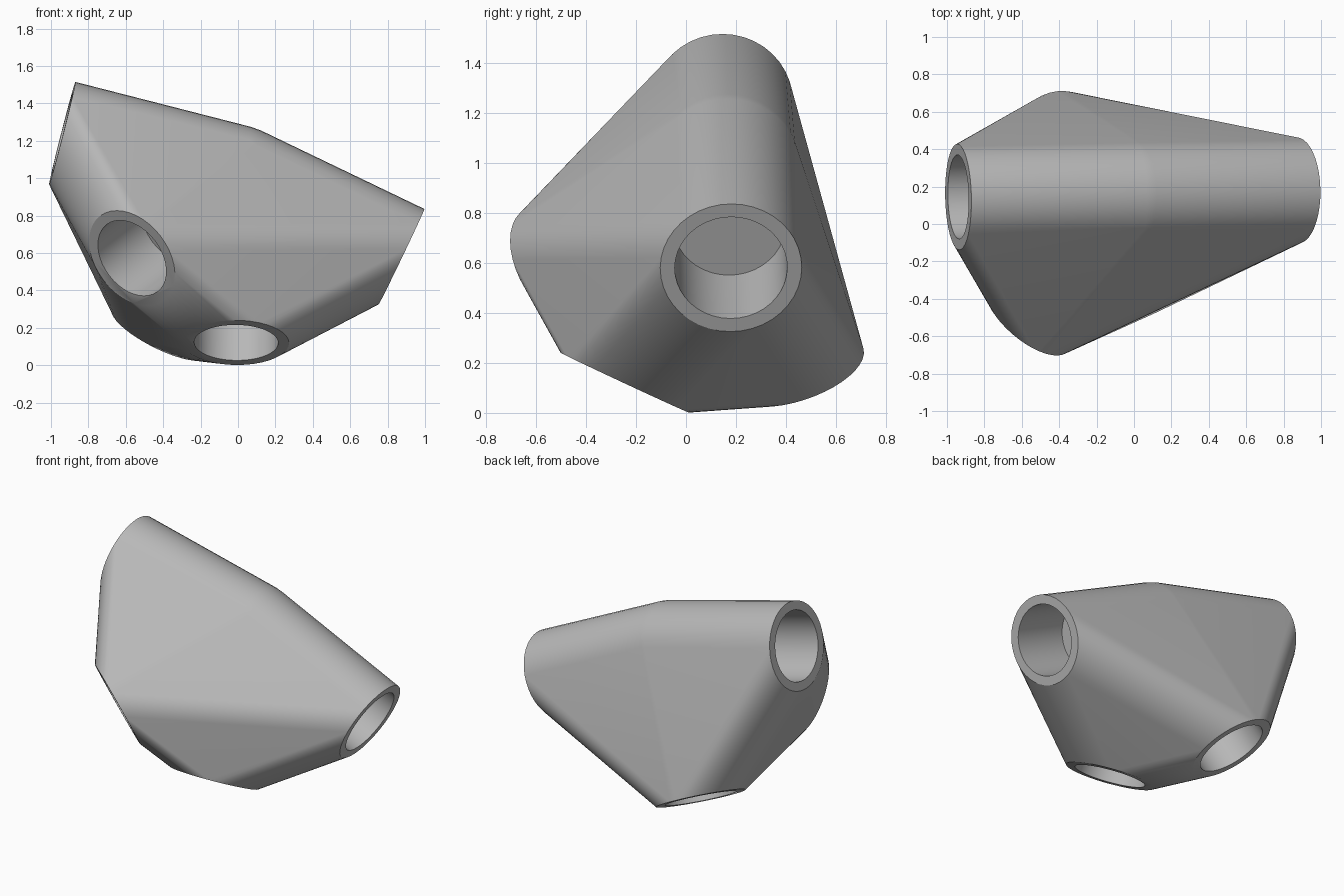
import bpy
import bmesh
from mathutils import Vector, Matrix

cube = bpy.data.objects.get("Cube")
if cube:
    bpy.data.objects.remove(cube)

CENTRE = Vector((0.0, 0.165, 1.0))
LENGTH = 0.97       # hub centre to socket mouth
OUTER = 0.283       # sleeve radius
BORE = 0.225        # socket radius
DEPTH = 0.4         # socket depth
SIDES = 40

# Mouth of each socket, on a sphere around the hub centre
MOUTHS = [(-0.93, 0.145, 1.238), (0.885, 0.18, 0.575), (-0.57, -0.5, 0.57),
          (-0.01, -0.245, 0.12), (-0.42, 0.44, 0.17)]
AXES = [(Vector(m) - CENTRE).normalized() for m in MOUTHS]


def add_cylinder(bm, axis, start, end, radius):
    """Cylinder along an axis, between two distances from the hub centre."""
    turn = axis.to_track_quat('Z', 'Y').to_matrix().to_4x4()
    place = Matrix.Translation(CENTRE + axis * (start + end) / 2) @ turn
    bmesh.ops.create_cone(bm, cap_ends=True, segments=SIDES, radius1=radius,
                          radius2=radius, depth=end - start, matrix=place)


def make_object(name, bm):
    mesh = bpy.data.meshes.new(name)
    bm.to_mesh(mesh)
    bm.free()
    obj = bpy.data.objects.new(name, mesh)
    bpy.context.collection.objects.link(obj)
    return obj


grey = bpy.data.materials.new("plain grey")
grey.use_nodes = True
colour = (0.48, 0.48, 0.48, 1)
grey.diffuse_color = colour
grey.node_tree.nodes["Principled BSDF"].inputs["Base Color"].default_value = colour

# Body: a skin stretched around all the sleeves
bm = bmesh.new()
for axis in AXES:
    add_cylinder(bm, axis, 0, LENGTH, OUTER)
loose = bmesh.new()
for v in bm.verts:
    loose.verts.new(v.co)
bm.free()
hull = bmesh.ops.convex_hull(loose, input=loose.verts)
inside = {g for g in hull["geom_interior"] + hull["geom_unused"]
          if isinstance(g, bmesh.types.BMVert)}
bmesh.ops.delete(loose, geom=list(inside), context='VERTS')
bmesh.ops.dissolve_limit(loose, angle_limit=0.01, verts=loose.verts, edges=loose.edges)
bmesh.ops.recalc_face_normals(loose, faces=loose.faces)
body = make_object("connector_body", loose)
body.data.materials.append(grey)

# Sockets: blind bores cut in from each mouth
bm = bmesh.new()
for axis in AXES:
    add_cylinder(bm, axis, LENGTH - DEPTH, LENGTH + 0.2, BORE)
cutter = make_object("socket_cutter", bm)
cutter.data.materials.append(grey)
cutter.hide_render = True
cut = body.modifiers.new("sockets", 'BOOLEAN')
cut.operation = 'DIFFERENCE'
cut.solver = 'EXACT'
cut.object = cutter

bpy.ops.object.select_all(action='DESELECT')
body.select_set(True)
bpy.context.view_layer.objects.active = body
bpy.ops.object.modifier_apply(modifier=cut.name)
bpy.data.objects.remove(cutter)
bpy.ops.object.shade_smooth_by_angle()
